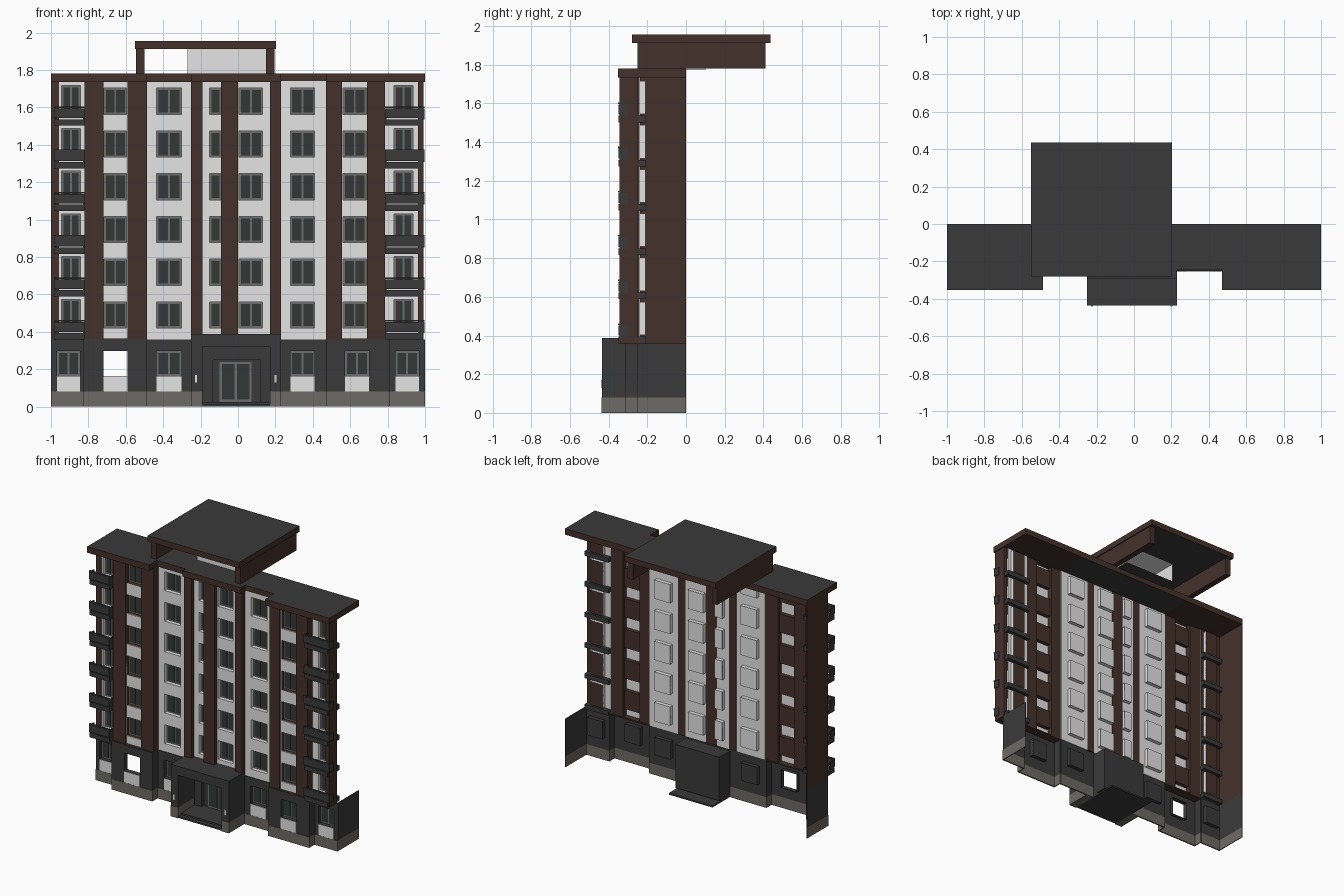
import bpy
import bmesh

cube = bpy.data.objects.get("Cube")
if cube:
    bpy.data.objects.remove(cube, do_unlink=True)


def material(name, r, g, b):
    m = bpy.data.materials.new(name)
    m.use_nodes = True
    m.diffuse_color = (r, g, b, 1)
    bsdf = next(n for n in m.node_tree.nodes if n.type == 'BSDF_PRINCIPLED')
    bsdf.inputs["Base Color"].default_value = (r, g, b, 1)
    return m


BROWN = material("brown cladding", .06, .031, .024)
CHARCOAL = material("charcoal", .042, .042, .042)
WHITE = material("white render", .78, .78, .78)
PLINTH = material("plinth stone", .15, .145, .132)
GLASS = material("dark glass", .036, .038, .039)
FRAME = material("frame grey", .15, .155, .152)


def part(name, mats, boxes, open_sides=(), rule=None):
    """One object made of boxes (x0, x1, y0, y1, z0, z1); open_sides lists y normals to remove."""
    bm = bmesh.new()
    for x0, x1, y0, y1, z0, z1 in boxes:
        verts = bmesh.ops.create_cube(bm, size=1)["verts"]
        for v in verts:
            v.co.x = x0 if v.co.x < 0 else x1
            v.co.y = y0 if v.co.y < 0 else y1
            v.co.z = z0 if v.co.z < 0 else z1
    bm.normal_update()
    if open_sides:
        gone = [f for f in bm.faces if round(f.normal.y) in open_sides]
        bmesh.ops.delete(bm, geom=gone, context='FACES')
    if rule:
        for f in bm.faces:
            f.material_index = rule(f)
    me = bpy.data.meshes.new(name)
    bm.to_mesh(me)
    bm.free()
    for m in mats:
        me.materials.append(m)
    ob = bpy.data.objects.new(name, me)
    bpy.context.scene.collection.objects.link(ob)
    return ob


FLOORS, PITCH = 6, .2285
BASE, TOP, THIN = .36, 1.74, .006
frames, panes = [], []


def window(a, b, y, z0, z1, leaves=2, rim=.01):
    """Grey frame plate with dark panes just in front of it."""
    frames.append((a, b, y - .004, y, z0, z1))
    w = (b - a - rim) / leaves
    for i in range(leaves):
        x = a + rim + i * w
        panes.append((x, x + w - rim, y - .007, y - .003, z0 + rim, z1 - rim))


def wall(name, mats, x0, x1, y, z0, z1, a, b, sills, height):
    """Thin wall pierced by a column of openings a..b; second material on the rear."""
    boxes = [(p, q, y, y + THIN, z0, z1) for p, q in ((x0, a), (b, x1)) if q - p > .001]
    low = z0
    for s in sills:
        boxes.append((a, b, y, y + THIN, low, s))
        low = s + height
    boxes.append((a, b, y, y + THIN, low, z1))
    part(name, mats, boxes, rule=lambda f: int(f.normal.y > .5))


def bay(name, x0, x1, y, a, b, side=WHITE, back=WHITE, wall_back=WHITE,
        sill=.42, height=.14, leaves=2):
    """Upper wall bay with a recessed window on every floor."""
    sills = [sill + i * PITCH for i in range(FLOORS)]
    wall(name + "_wall", [WHITE, wall_back], x0, x1, y, BASE, TOP, a, b, sills, height)
    part(name + "_reveals", [side, back],
         [(a, b, y + .001, y + .035, s, s + height) for s in sills],
         open_sides=(-1,), rule=lambda f: int(f.normal.y > .5))
    for s in sills:
        window(a, b, y + .032, s, s + height, leaves)


# Upper window bays
bay("outer_bay_right", -.72, -.59, -.29, -.717, -.595, BROWN, BROWN)
bay("outer_bay_left", .555, .69, -.29, .562, .687, BROWN, BROWN)
bay("white_bay_right", -.487, -.25, -.245, -.435, -.302)
bay("white_bay_left", .23, .47, -.245, .28, .41)
bay("stair_bay", -.19, -.09, -.245, -.152, -.09, leaves=1)
bay("centre_bay", 0, .17, -.245, .006, .132)
bay("balcony_bay_right", -.957, -.82, -.245, -.943, -.842, WHITE, BROWN, BROWN, .402, .172)
bay("balcony_bay_left", .785, .962, -.245, .835, .935, WHITE, BROWN, WHITE, .402, .172)

# Brown pilasters, end piers and the one full side wall
part("pilasters", [BROWN],
     [(p, q, -.302, -.245, BASE, TOP) for p, q in
      ((-.82, -.72), (-.59, -.487), (.47, .555), (.69, .785))] +
     [(p, q, -.28, -.235, BASE, TOP) for p, q in ((-.25, -.19), (-.09, 0), (.17, .23))])
part("end_piers", [BROWN], [(-1, -.957, -.25, -.243, BASE, TOP), (.962, .992, -.343, -.247, BASE, TOP)])
part("side_wall", [BROWN], [(-1, -.994, -.25, 0, BASE, TOP)])
part("ledges", [BROWN], [(-.825, -.487, -.31, -.24, BASE - .006, BASE + .003),
                         (.47, .81, -.31, -.24, BASE - .006, BASE + .003)])

# Balconies: slab, front parapet with short returns, thin top rail
slabs, parapets, rails = [], [], []
for x0, x1 in ((-.985, -.82), (.787, .998)):
    for i in range(FLOORS):
        z = .36 + i * PITCH
        slabs.append((x0, min(x1, .985), -.348, -.208, z, z + .034))
        parapets.append((x0, x1, -.35, -.34, z + .04, z + .092))
        for x in (x0, x1 - .008):
            parapets.append((x, x + .008, -.34, -.3, z + .034, z + .092))
        rails.append((x0, x1, -.352, -.338, z + .094, z + .102))
part("balcony_slabs", [CHARCOAL], slabs)
part("balcony_parapets", [CHARCOAL], parapets)
part("balcony_rails", [CHARCOAL], rails)

# Ground floor walls with recessed windows and white sill panels
ground = [("end_right", -1, -.825, -.25, -.968, -.845),
          ("outer_right", -.825, -.487, -.312, -.72, -.592),
          ("inner_right", -.487, -.25, -.25, -.435, -.302),
          ("inner_left", .23, .47, -.25, .28, .41),
          ("outer_left", .47, .81, -.312, .573, .7),
          ("end_left", .81, 1, -.25, .842, .967)]
plinth, panels, returns = [], [], []
for name, x0, x1, y, a, b in ground:
    is_open = name == "outer_right"
    wall("ground_wall_" + name, [CHARCOAL, CHARCOAL], x0, x1, y, .08, BASE, a, b, [.165], .133)
    part("ground_reveal_" + name, [CHARCOAL], [(a, b, y + .001, y + .035, .165, .298)],
         open_sides=(-1, 1) if is_open else (-1,))
    if not is_open:
        window(a, b, y + .032, .165, .298)
    panels.append((a, b, y - .003, y + .001, .08, .163))
    plinth.append((x0, x1, y - .004, y + THIN, 0, .08))
    if y < -.3:
        returns += [(x, x + THIN, y, -.245) for x in (x0, x1 - THIN)]
returns += [(-1, -.994, -.25, 0), (.994, 1, -.25, 0)]
part("ground_return_walls", [CHARCOAL], [r + (.08, BASE) for r in returns])
part("sill_panels", [WHITE], panels)
part("plinth", [PLINTH], plinth + [r + (0, .08) for r in returns])

# Entrance porch with the vestibule behind it
part("porch_frame", [CHARCOAL],
     [(-.25, -.19, -.435, -.245, .08, .33), (.17, .23, -.435, -.245, .08, .33),
      (-.25, .23, -.435, -.245, .32, .388)])
part("porch_plinth", [PLINTH],
     [(-.25, -.19, -.437, -.245, 0, .08), (.17, .23, -.437, -.245, 0, .08)])
part("porch_back_wall", [CHARCOAL],
     [(-.19, -.135, -.24, -.2, .02, .32), (.12, .17, -.24, -.2, .02, .32),
      (-.135, .12, -.24, -.2, .25, .32), (-.135, .12, -.21, -.2, .02, .25)])
part("vestibule", [CHARCOAL], [(-.19, .17, -.245, -.12, .02, .345)], open_sides=(-1,))
part("porch_floor", [CHARCOAL], [(-.19, .17, -.43, -.04, 0, .012), (-.19, .17, -.4, -.2, .012, .025)])
window(-.098, .073, -.212, .025, .24, leaves=2, rim=.012)
part("wall_lamps", [WHITE], [(x, x + .012, -.44, -.434, .13, .17) for x in (-.23, .195)])

part("window_frames", [FRAME], frames)
part("window_glass", [GLASS], panes)

# Main roof with brown cornice edge
part("main_roof", [BROWN, CHARCOAL],
     [(-1, -.487, -.352, 0, 1.735, 1.78), (-.487, -.25, -.262, 0, 1.735, 1.78),
      (-.25, .23, -.295, 0, 1.735, 1.78), (.23, .47, -.245, 0, 1.735, 1.78),
      (.47, 1, -.352, 0, 1.735, 1.78)],
     rule=lambda f: int(f.normal.z > .5 or
                        (f.normal.z < -.5 and abs(f.calc_center_median().x) < .45)))

# Rooftop canopy and stair house
part("canopy_walls", [BROWN], [(-.545, -.5, -.25, .41, 1.78, 1.915), (.15, .195, -.25, .41, 1.78, 1.915)])
part("canopy_roof", [BROWN, CHARCOAL], [(-.55, .203, -.28, .437, 1.912, 1.955)],
     rule=lambda f: int(abs(f.normal.z) > .5))
part("stair_house", [WHITE, CHARCOAL], [(-.27, .15, -.1, .1, 1.772, 1.911)], open_sides=(1,),
     rule=lambda f: int(f.normal.z < -.5))
